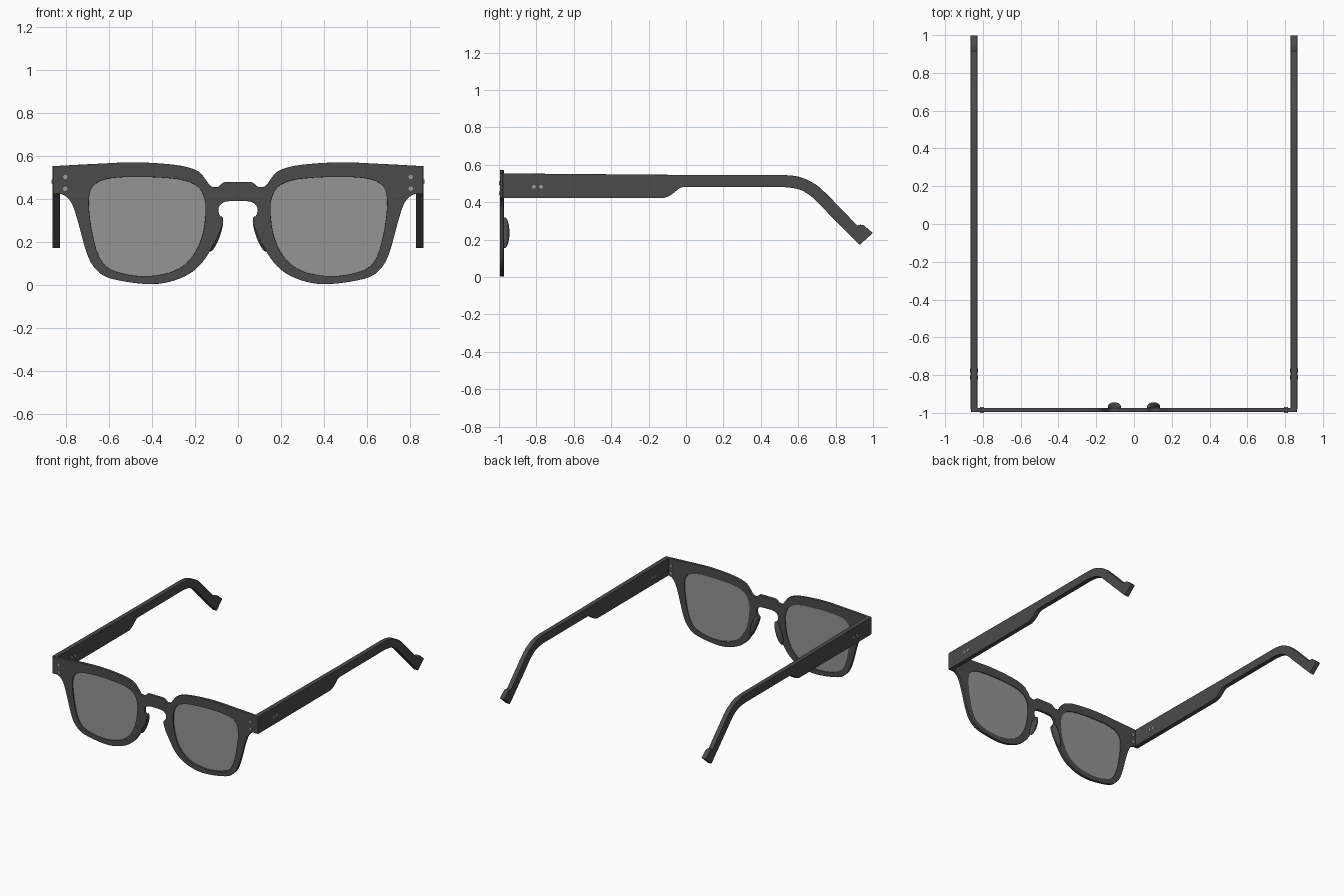
import bpy
from math import pi

if "Cube" in bpy.data.objects:
    bpy.data.objects.remove(bpy.data.objects["Cube"])

def material(name, color):
    m = bpy.data.materials.new(name)
    m.diffuse_color = color
    m.use_nodes = True
    m.node_tree.nodes["Principled BSDF"].inputs["Base Color"].default_value = m.diffuse_color
    return m

DARK = material("dark_acetate", (0.07, 0.07, 0.07, 1))
GLASS = material("tinted_glass", (0.3, 0.3, 0.3, 0.55))
METAL = material("rivet_metal", (0.35, 0.35, 0.35, 1))

def spline(pts, closed=False, n=5):
    """Catmull-Rom curve through the points."""
    out, c = [], len(pts)
    for i in range(c if closed else c - 1):
        if closed:
            p = [pts[(i + k) % c] for k in (-1, 0, 1, 2)]
        else:
            p = [pts[min(max(i + k, 0), c - 1)] for k in (-1, 0, 1, 2)]
        for s in range(n):
            t = s / n
            out.append(tuple(0.5 * (2 * b + (d - a) * t + (2 * a - 5 * b + 4 * d - e) * t * t
                             + (3 * b - a - 3 * d + e) * t ** 3) for a, b, d, e in zip(*p)))
    return out if closed else out + [pts[-1]]

def mirrored(pts):
    return [(-x, z) for x, z in reversed(pts)]

def plate(name, outlines, half, loc, rot, mat, bevel=0.0):
    """Filled outlines (inner ones become holes) with thickness."""
    cu = bpy.data.curves.new(name, 'CURVE')
    cu.dimensions, cu.fill_mode = '2D', 'BOTH'
    cu.extrude, cu.bevel_depth, cu.offset, cu.bevel_resolution = half - bevel, bevel, -bevel, 1
    for o in outlines:
        s = cu.splines.new('POLY')
        s.points.add(len(o) - 1)
        for p, (u, v) in zip(s.points, o):
            p.co = (u, v, 0, 1)
        s.use_cyclic_u = True
    ob = bpy.data.objects.new(name, cu)
    bpy.context.collection.objects.link(ob)
    ob.location, ob.rotation_euler = loc, rot
    bpy.ops.object.select_all(action='DESELECT')
    bpy.context.view_layer.objects.active = ob
    ob.select_set(True)
    bpy.ops.object.convert(target='MESH')
    ob = bpy.context.object
    ob.name = name
    finish(ob, mat)

def finish(ob, mat):
    ob.data.materials.clear()
    ob.data.materials.append(mat)
    bpy.ops.object.shade_smooth_by_angle(angle=0.6)

# Front frame: right half outline, corners kept sharp at the end piece
top = spline([(0, .479), (.055, .479), (.072, .474), (.095, .456), (.128, .461), (.156, .498),
              (.193, .533), (.286, .558), (.472, .571), (.658, .564), (.863, .553)])
bottom = spline([(.863, .423), (.815, .42), (.778, .385), (.75, .31), (.705, .149), (.663, .074),
                 (.588, .028), (.40, .003), (.263, .033), (.17, .10), (.10, .214), (.077, .268),
                 (.069, .302), (.088, .33), (.089, .363), (.06, .387), (0, .391)])
half = top + bottom
outer = half + mirrored(half)[1:-1]
lens = spline([(.151, .35), (.162, .419), (.198, .465), (.286, .493), (.472, .503), (.612, .493),
               (.677, .458), (.695, .395), (.686, .284), (.658, .158), (.612, .084), (.519, .049),
               (.402, .042), (.286, .07), (.207, .14), (.165, .237)], closed=True)
UP = (pi / 2, 0, 0)
plate("front_frame", [outer, lens, mirrored(lens)], .0105, (0, -.9845, 0), UP, DARK, .002)

# Temple side profile in (y, z)
temple = [(-.98, .554), (0, .546)] + spline(
    [(.527, .545), (.60, .537), (.67, .508), (.735, .46), (.915, .276)]) + [
    (.933, .280), (.952, .276), (.999, .235), (.928, .172), (.888, .212)] + spline(
    [(.714, .388), (.67, .431), (.607, .468), (.527, .481)]) + spline(
    [(-.01, .481), (-.035, .474), (-.083, .437), (-.12, .422)]) + [(-.98, .422)]

for sx, side in ((1, "right"), (-1, "left")):
    plate(side + "_lens", [lens if sx > 0 else mirrored(lens)], .003, (0, -.983, 0), UP, GLASS)
    plate(side + "_temple", [temple], .0175, (sx * .847, 0, 0), (pi / 2, 0, pi / 2), DARK, .002)

    # Nose pad behind the inner rim
    bpy.ops.mesh.primitive_uv_sphere_add(segments=24, ring_count=16, location=(sx * .104, -.968, .237),
                                         rotation=(0, -sx * .33, 0))
    pad = bpy.context.object
    pad.name, pad.scale = side + "_nose_pad", (.022, .024, .086)
    finish(pad, DARK)

    # Rivets through the frame corner and the temple
    spots = [("frame", (sx * .805, -.9845, z), UP, .03) for z in (.503, .448)]
    spots += [("temple", (sx * .847, y, .482), (0, pi / 2, 0), .043) for y in (-.813, -.775)]
    for part, loc, rot, depth in spots:
        bpy.ops.mesh.primitive_cylinder_add(vertices=20, radius=.01, depth=depth, location=loc, rotation=rot)
        rivet = bpy.context.object
        rivet.name = f"{side}_{part}_rivet"
        finish(rivet, METAL)
